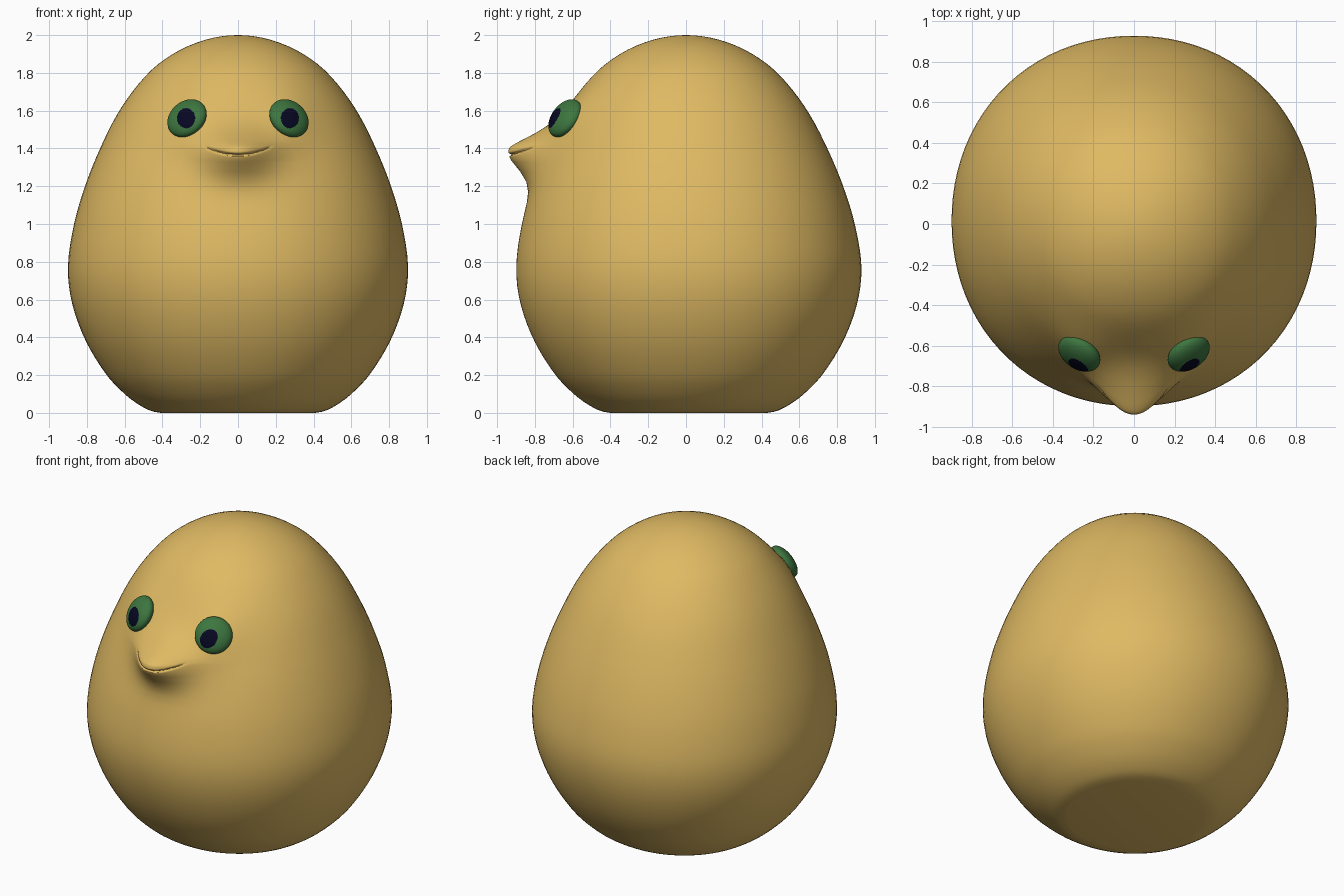
import bpy, bmesh, math
from mathutils import Vector

if "Cube" in bpy.data.objects:
    bpy.data.objects.remove(bpy.data.objects["Cube"])


def material(name, rgb):
    m = bpy.data.materials.new(name)
    m.diffuse_color = (*rgb, 1)
    m.use_nodes = True
    m.node_tree.nodes["Principled BSDF"].inputs["Base Color"].default_value = m.diffuse_color
    return m


TAN = material("warm_tan", (0.74, 0.49, 0.125))
GREEN = material("eye_green", (0.047, 0.18, 0.05))
NAVY = material("pupil_navy", (0.002, 0.002, 0.016))

# Egg outline: (height, radius)
OUTLINE = [(0, .41), (.01, .46), (.05, .535), (.1, .60), (.2, .695), (.4, .815),
           (.6, .883), (.78, .90), (1, .868), (1.2, .81), (1.4, .73),
           (1.6, .628), (1.8, .474), (1.9, .345), (2, 0)]
SQUARENESS = 2.08  # plan outline, slightly fuller than a circle
EYE = Vector((.27, -.64, 1.56))


def radius(z):
    """Smooth interpolation of the squared radius, so the crown is round."""
    p = [(h, r * r) for h, r in OUTLINE]

    def slope(i):
        a, b = p[max(i - 1, 0)], p[min(i + 1, len(p) - 1)]
        return (b[1] - a[1]) / (b[0] - a[0])

    i = max(k for k in range(len(p) - 1) if p[k][0] <= z)
    h = p[i + 1][0] - p[i][0]
    t = (z - p[i][0]) / h
    v = ((2*t**3 - 3*t*t + 1) * p[i][1] + (t**3 - 2*t*t + t) * h * slope(i)
         + (3*t*t - 2*t**3) * p[i + 1][1] + (t**3 - t*t) * h * slope(i + 1))
    return math.sqrt(max(v, 0))


def body_point(angle, z):
    """Point on the egg; angle 0 faces the front. Adds beak, mouth, eye mounds."""
    s, c = math.sin(angle), math.cos(angle)
    r = radius(z) / (abs(s) ** SQUARENESS + abs(c) ** SQUARENESS) ** (1 / SQUARENESS)
    x = r * s
    y = -r * 1.015 * c + 0.015 * min(1, (2 - z) / 1.2)
    if c > 0:
        # gentle swelling that carries each eye
        y -= .03 * math.exp(-((abs(x) - EYE.x) ** 2 + (z - EYE.z) ** 2) / (2 * .10 ** 2))
        # beak
        d = z - 1.402
        rise = math.exp(-(d / .10) ** 1.5) if d > 0 else math.exp(-(d / .10) ** 2 / 2)
        y -= 0.203 * rise * math.exp(-(x / .14) ** 2 / 2)
        # mouth: thin curved groove with tapered corners
        if abs(x) < .185:
            lip = 1.367 + .04 * (x / .17) ** 2
            y += .016 * (1 - (x / .185) ** 6) * math.exp(-((z - lip) / .006) ** 2)
    return Vector((x, y, z))


def make_object(name, bm, mats):
    bmesh.ops.recalc_face_normals(bm, faces=bm.faces)
    mesh = bpy.data.meshes.new(name)
    bm.to_mesh(mesh)
    bm.free()
    for m in mats:
        mesh.materials.append(m)
    ob = bpy.data.objects.new(name, mesh)
    bpy.context.collection.objects.link(ob)
    bpy.ops.object.select_all(action='DESELECT')
    ob.select_set(True)
    bpy.context.view_layer.objects.active = ob
    bpy.ops.object.shade_smooth_by_angle(angle=math.radians(40))
    return ob


# Body: rings packed tightly around the beak, coarser elsewhere
heights = [1 - math.cos(math.pi * i / 56) for i in range(56)]
heights = [z for z in heights if not 1.33 < z < 1.44]
heights = sorted(heights + [1.33 + .004 * i for i in range(28)])
front = [-.4 + .8 * i / 64 for i in range(65)]
rest = [.4 + (2 * math.pi - .8) * i / 80 for i in range(1, 80)]
angles = front + rest

bm = bmesh.new()
rings = [[bm.verts.new(body_point(a, z)) for a in angles] for z in heights]
n = len(angles)
for lo, hi in zip(rings, rings[1:]):
    for i in range(n):
        j = (i + 1) % n
        bm.faces.new((lo[i], lo[j], hi[j], hi[i]))
crown = bm.verts.new((0, 0, 2))
for i in range(n):
    bm.faces.new((rings[-1][i], rings[-1][(i + 1) % n], crown))
bm.faces.new(rings[0][::-1])
make_object("body", bm, [TAN])

# Eyes: flattened balls set into the face, pupils facing straight forward
for side, name in ((-1, "left_eye"), (1, "right_eye")):
    centre = Vector((side * EYE.x, EYE.y, EYE.z))
    outward = Vector((side * .46, -.71, .53)).normalized()
    turn = outward.to_track_quat('Z', 'Y')
    bm = bmesh.new()
    bmesh.ops.create_uvsphere(bm, u_segments=112, v_segments=80, radius=1)
    for v in bm.verts:
        v.co = centre + turn @ Vector((v.co.x * .113, v.co.y * .113, v.co.z * .056))
    for f in bm.faces:
        c = f.calc_center_median()
        across, up = (c.x - side * .275) / .048, (c.z - 1.56) / .053
        f.material_index = int(across ** 2 + up ** 2 < 1 and (c - centre).dot(outward) > 0)
    make_object(name, bm, [GREEN, NAVY])
